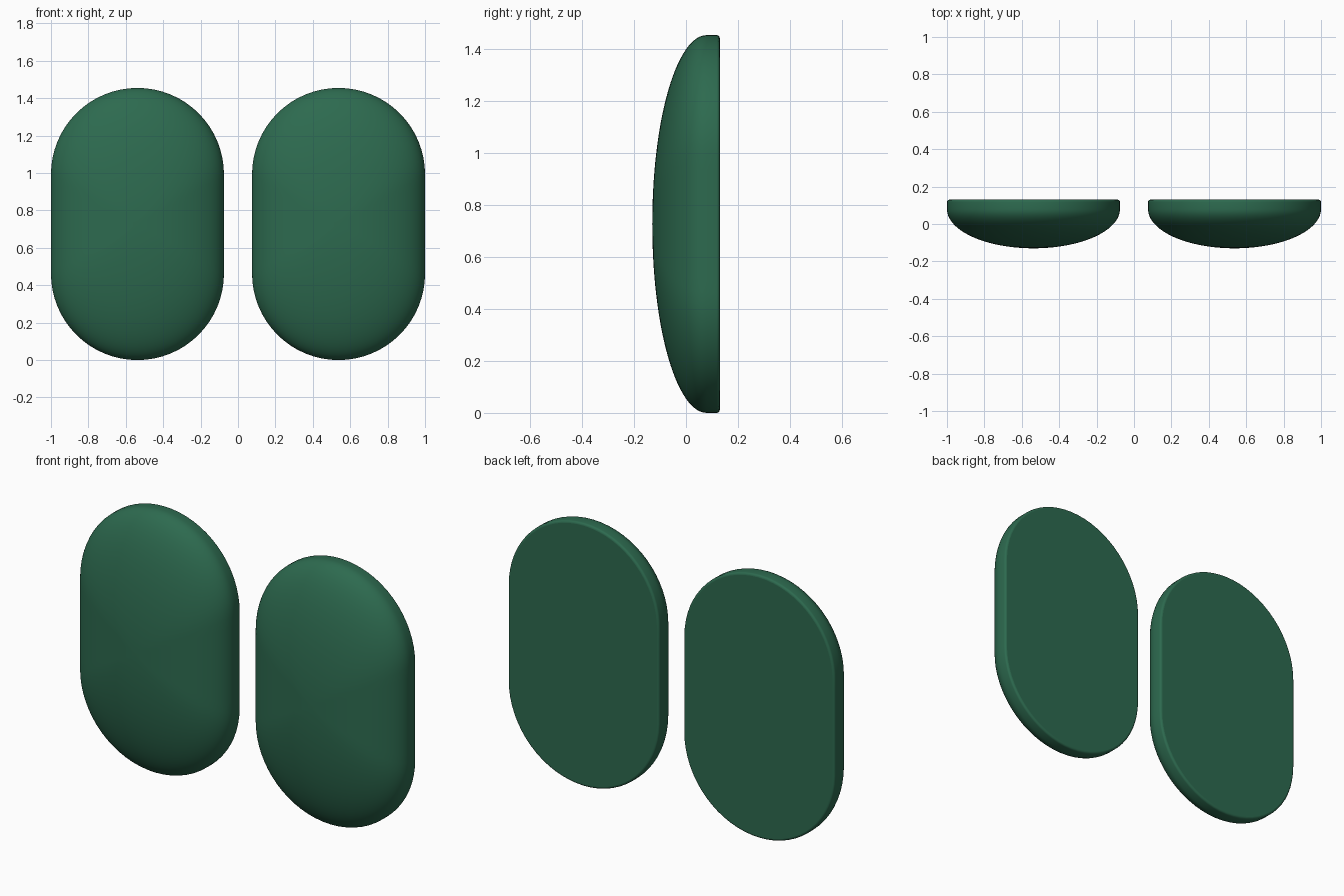
import bpy, bmesh
from math import sin, cos, pi, radians

if "Cube" in bpy.data.objects:
    bpy.data.objects.remove(bpy.data.objects["Cube"])

R = 0.4625          # end radius (half width)
H = 0.7275          # half height
STRAIGHT = H - R    # half length of the straight sides
CX = 0.5375         # pad centre offset from x = 0
RIM, FRONT, BACK, EDGE = 0.08, -0.13, 0.13, 0.012


def outline(scale=1.0, inset=0.0, arc=32, side=10):
    """Capsule-shaped loop around the pad centre."""
    pts = []
    for sign in (1, -1):
        for i in range(arc + 1):
            a = pi * i / arc
            pts.append((sign * (R - inset) * cos(a) * scale,
                        (sign * (STRAIGHT + (R - inset) * sin(a))) * scale))
        for i in range(1, side):
            z = sign * STRAIGHT * (1 - 2 * i / side)
            pts.append((-sign * (R - inset) * scale, z * scale))
    return pts


def make_pad(name, cx, mat):
    bm = bmesh.new()
    rings = []

    def ring(y, **kw):
        rings.append([bm.verts.new((cx + x, y, H + z)) for x, z in outline(**kw)])

    # domed front, swelling from the centre out to the rim
    steps = 28
    for i in range(1, steps + 1):
        t = pi / 2 * i / steps
        ring(RIM + (FRONT - RIM) * cos(t), scale=sin(t))
    # straight rim and small rounded back edge
    for i in range(5):
        a = pi / 2 * i / 4
        ring(BACK - EDGE + EDGE * sin(a), inset=EDGE * (1 - cos(a)))
    # skin the loops
    n = len(rings[0])
    for lo, hi in zip(rings, rings[1:]):
        for j in range(n):
            k = (j + 1) % n
            bm.faces.new((lo[j], lo[k], hi[k], hi[j]))
    tip = bm.verts.new((cx, FRONT, H))
    for j in range(n):
        bm.faces.new((tip, rings[0][(j + 1) % n], rings[0][j]))
    # flat back
    bm.faces.new(rings[-1])
    bmesh.ops.recalc_face_normals(bm, faces=bm.faces)

    me = bpy.data.meshes.new(name)
    bm.to_mesh(me)
    bm.free()
    me.materials.append(mat)
    ob = bpy.data.objects.new(name, me)
    bpy.context.collection.objects.link(ob)
    bpy.ops.object.select_all(action='DESELECT')
    ob.select_set(True)
    bpy.context.view_layer.objects.active = ob
    bpy.ops.object.shade_smooth_by_angle(angle=radians(30))
    # keep the back panel crisp and flat
    for p in me.polygons:
        if len(p.vertices) > 4:
            p.use_smooth = False


green = bpy.data.materials.new("green")
green.diffuse_color = (0.026, 0.144, 0.078, 1)
green.use_nodes = True
green.node_tree.nodes["Principled BSDF"].inputs["Base Color"].default_value = green.diffuse_color

# matching pair of pads
make_pad("left_pad", -CX, green)
make_pad("right_pad", CX, green)
